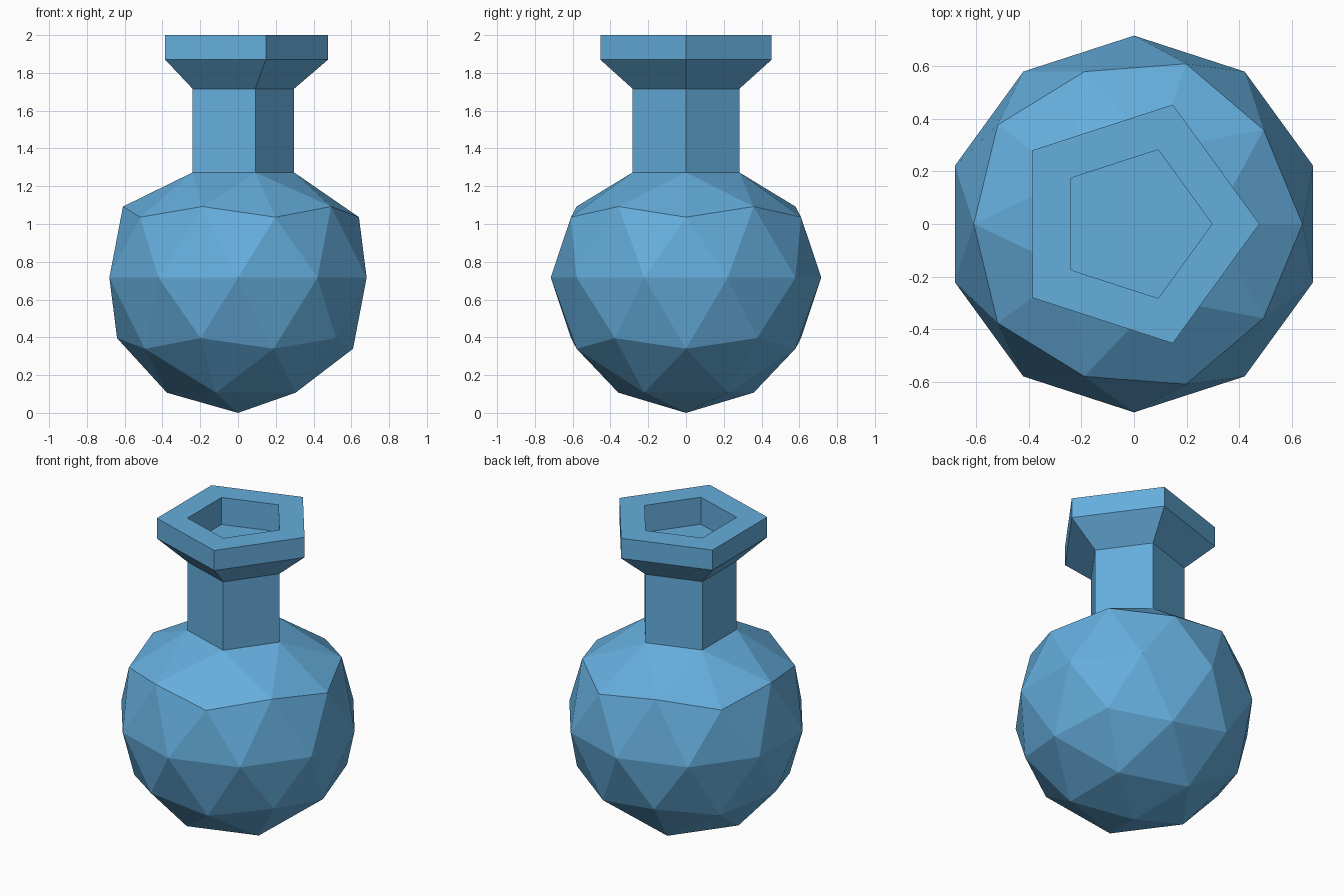
import bpy, bmesh, math

if "Cube" in bpy.data.objects:
    bpy.data.objects.remove(bpy.data.objects["Cube"])

R = 0.716        # body radius
NECK = 0.297     # neck radius
RIM = 0.477      # rim radius

# Round faceted body
bm = bmesh.new()
bmesh.ops.create_icosphere(bm, subdivisions=2, radius=R)
for v in bm.verts:
    v.co.z += R

# Open the top and pull its five-sided ring into the neck
top = max(bm.verts, key=lambda v: v.co.z)
ring = [e.other_vert(top) for e in top.link_edges]
bmesh.ops.delete(bm, geom=[top], context='VERTS')


def set_ring(verts, radius, z):
    for v in verts:
        s = radius / math.hypot(v.co.x, v.co.y)
        v.co = (v.co.x * s, v.co.y * s, z)


set_ring(ring, NECK, 1.273)
edges = [e for e in bm.edges if e.is_boundary]

# Neck, flare, rim, mouth and inner wall
for radius, z in [(NECK, 1.716), (RIM, 1.87), (RIM, 2.0),
                  (NECK, 2.0), (NECK, 1.825)]:
    geom = bmesh.ops.extrude_edge_only(bm, edges=edges)['geom']
    edges = [g for g in geom if isinstance(g, bmesh.types.BMEdge)]
    set_ring([g for g in geom if isinstance(g, bmesh.types.BMVert)], radius, z)

# Floor of the mouth
bmesh.ops.contextual_create(bm, geom=edges)
bmesh.ops.recalc_face_normals(bm, faces=bm.faces)

mesh = bpy.data.meshes.new("flask")
bm.to_mesh(mesh)
bm.free()
flask = bpy.data.objects.new("flask", mesh)
bpy.context.collection.objects.link(flask)

# Blue glaze
blue = bpy.data.materials.new("blue")
blue.diffuse_color = (0.13, 0.42, 0.72, 1)
blue.use_nodes = True
blue.node_tree.nodes["Principled BSDF"].inputs["Base Color"].default_value = blue.diffuse_color
mesh.materials.append(blue)
